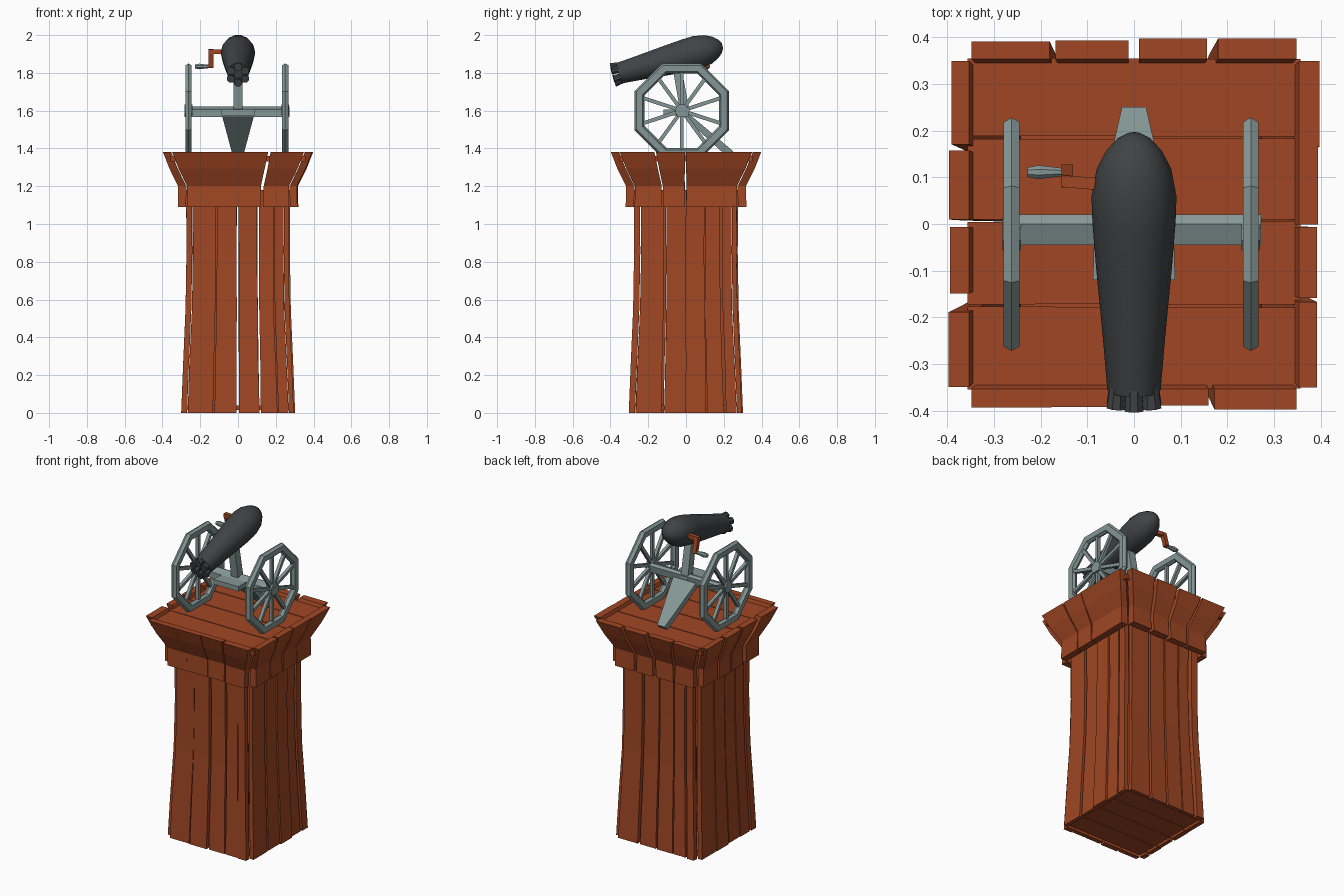
import bpy, bmesh, math, random
from mathutils import Vector, Matrix

if "Cube" in bpy.data.objects:
    bpy.data.objects.remove(bpy.data.objects["Cube"])

random.seed(4)


def material(name, rgb):
    m = bpy.data.materials.new(name)
    m.diffuse_color = (*rgb, 1)
    m.use_nodes = True
    m.node_tree.nodes["Principled BSDF"].inputs["Base Color"].default_value = m.diffuse_color
    return m


WOOD = material("red_brown_wood", (0.35, 0.062, 0.017))
STEEL = material("grey_green_metal", (0.235, 0.31, 0.305))
IRON = material("dark_iron", (0.052, 0.057, 0.060))


def finish(name, bm, mat, smooth=False):
    bmesh.ops.recalc_face_normals(bm, faces=bm.faces)
    me = bpy.data.meshes.new(name)
    bm.to_mesh(me)
    bm.free()
    me.materials.append(mat)
    ob = bpy.data.objects.new(name, me)
    bpy.context.collection.objects.link(ob)
    if smooth:
        bpy.ops.object.select_all(action='DESELECT')
        ob.select_set(True)
        bpy.context.view_layer.objects.active = ob
        bpy.ops.object.shade_smooth_by_angle(angle=math.radians(40))
    return ob


def loft(bm, rings, cyclic=False):
    """Skin a list of equal point rings; cap the ends unless cyclic."""
    vs = [[bm.verts.new(p) for p in ring] for ring in rings]
    n = len(vs[0])
    pairs = list(zip(vs, vs[1:])) + ([(vs[-1], vs[0])] if cyclic else [])
    for a, b in pairs:
        for i in range(n):
            j = (i + 1) % n
            bm.faces.new((a[i], a[j], b[j], b[i]))
    if not cyclic:
        bm.faces.new(vs[0][::-1])
        bm.faces.new(vs[-1])


def beam(bm, p, q, r1, r2, sides=4):
    """Tapered bar from p to q."""
    p, q = Vector(p), Vector(q)
    d = q - p
    rot = d.to_track_quat('Z', 'Y').to_matrix().to_4x4()
    spin = Matrix.Rotation(math.pi / sides, 4, 'Z')
    bmesh.ops.create_cone(bm, cap_ends=True, segments=sides, radius1=r1, radius2=r2,
                          depth=d.length, matrix=Matrix.Translation((p + q) / 2) @ rot @ spin)


def jit(a):
    return random.uniform(-a, a)


def wall(name, cuts, profile, thick, gap, wobble):
    """Planks around four sides; profile lists (height, distance from centre)."""
    bm = bmesh.new()
    for side in range(4):
        rot = Matrix.Rotation(side * math.pi / 2, 4, 'Z')
        for c0, c1 in zip(cuts, cuts[1:]):
            c0j, c1j = c0 + jit(wobble), c1 + jit(wobble)
            if c0 == -1:
                c0j = c0
            if c1 == 1:
                c1j = c1
            out, rings = jit(0.005), []
            for z, d in profile:
                half = d - thick
                u0 = c0j * half + gap + abs(jit(0.004))
                u1 = c1j * half - gap - abs(jit(0.004))
                o, i = -d - out, -d + thick
                rings.append([rot @ Vector(p) for p in
                              ((u0, o, z), (u1, o, z), (u1, i, z), (u0, i, z))])
            loft(bm, rings)
    finish(name, bm, WOOD)


# tower planks and flared collar
wall("tower_planks", [-1, -0.45, 0.0, 0.42, 0.78, 1],
     [(0, 0.298), (0.25, 0.288), (0.55, 0.275), (0.85, 0.27), (1.18, 0.272)], 0.028, 0.001, 0.03)
wall("collar_planks", [-1, -0.5, 0.0, 0.48, 1],
     [(1.09, 0.315), (1.2, 0.313), (1.295, 0.36), (1.38, 0.393)], 0.04, 0.002, 0.05)


def deck(name, edges, half, z0, z1):
    """Row of floor planks running along x."""
    bm = bmesh.new()
    for y0, y1 in zip(edges, edges[1:]):
        rings = []
        for x in (-half, -half * 0.3, half * 0.4, half):
            a, b = y0 + 0.001 + abs(jit(0.003)), y1 - 0.001 - abs(jit(0.003))
            rings.append([(x, a, z0), (x, b, z0), (x, b, z1), (x, a, z1)])
        loft(bm, rings)
    finish(name, bm, WOOD)


deck("top_floor", [-0.355, -0.175, 0.008, 0.186, 0.357], 0.357, 1.33, 1.36)
deck("bottom_floor", [-0.27, -0.14, 0.0, 0.13, 0.27], 0.27, 0.015, 0.04)

# wheels: octagonal rim with ridged section, hub and ten spokes
WY, WZ = -0.022, 1.6
SECTION = [(0, 0.25), (0.017, 0.24), (0.017, 0.207), (0, 0.197), (-0.017, 0.207), (-0.017, 0.24)]
for label, wx in (("left", -0.262), ("right", 0.25)):
    bm = bmesh.new()
    rings = []
    for k in range(8):
        a = math.radians(22.5 + 45 * k)
        rings.append([(wx + x, WY + math.cos(a) * r / math.cos(math.pi / 8),
                       WZ + math.sin(a) * r / math.cos(math.pi / 8)) for x, r in SECTION])
    loft(bm, rings, cyclic=True)
    for k in range(10):
        a = math.radians(18 + 36 * k)
        c, s = math.cos(a), math.sin(a)
        beam(bm, (wx, WY + 0.02 * c, WZ + 0.02 * s), (wx, WY + 0.215 * c, WZ + 0.215 * s), 0.014, 0.014)
    beam(bm, (wx - 0.02, WY, WZ), (wx + 0.02, WY, WZ), 0.036, 0.036, 8)
    finish(label + "_wheel", bm, STEEL)

# axle
bm = bmesh.new()
loft(bm, [[(x, -0.045, 1.567), (x, 0.012, 1.567), (x, 0.02, 1.612), (x, 0.0, 1.622), (x, -0.045, 1.605)]
          for x in (-0.278, 0.272)])
finish("axle", bm, STEEL)

# trail plate: wide in front of the axle, narrow where it meets the floor
bm = bmesh.new()
loft(bm, [[(-w, y, z), (w, y, z), (w, y + dy, z - 0.03), (-w, y + dy, z - 0.03)]
          for y, z, w, dy in ((-0.12, 1.605, 0.088, 0), (-0.01, 1.605, 0.085, -0.012), (0.25, 1.385, 0.026, -0.03))])
finish("trail", bm, STEEL)

# post holding the barrel
bm = bmesh.new()
beam(bm, (0, -0.005, 1.59), (0, -0.055, 1.87), 0.035, 0.032)
finish("barrel_post", bm, STEEL)

# barrel: turned profile along a tilted axis
F, B = Vector((0, -0.385, 1.79)), Vector((0, 0.195, 1.945))
axis = (B - F).normalized()
side = Vector((1, 0, 0))
up = side.cross(axis)


def around(s, r, a):
    return F + axis * s + (side * math.cos(a) + up * math.sin(a)) * r


bm = bmesh.new()
PROFILE = [(0.03, 0.057), (0.15, 0.067), (0.3, 0.081), (0.4, 0.089), (0.46, 0.091),
           (0.52, 0.080), (0.56, 0.060), (0.585, 0.038), (0.598, 0.015)]
loft(bm, [[around(s, r, math.tau * k / 14) for k in range(14)] for s, r in PROFILE])
finish("barrel", bm, IRON, smooth=True)

# ring of small flared muzzles
bm = bmesh.new()
for k in range(6):
    a = math.tau * (k + 0.5) / 6
    beam(bm, around(0.06, 0.038, a), around(-0.004, 0.044, a), 0.017, 0.022, 8)
finish("muzzles", bm, IRON)

# crank and grip
bm = bmesh.new()
beam(bm, (-0.07, 0.085, 1.912), (-0.155, 0.092, 1.912), 0.018, 0.018)
beam(bm, (-0.143, 0.09, 1.922), (-0.143, 0.115, 1.828), 0.018, 0.018)
finish("crank", bm, WOOD)
bm = bmesh.new()
beam(bm, (-0.15, 0.111, 1.834), (-0.205, 0.111, 1.834), 0.009, 0.016, 8)
beam(bm, (-0.205, 0.111, 1.834), (-0.228, 0.111, 1.834), 0.016, 0.011, 8)
finish("crank_grip", bm, STEEL, smooth=True)
